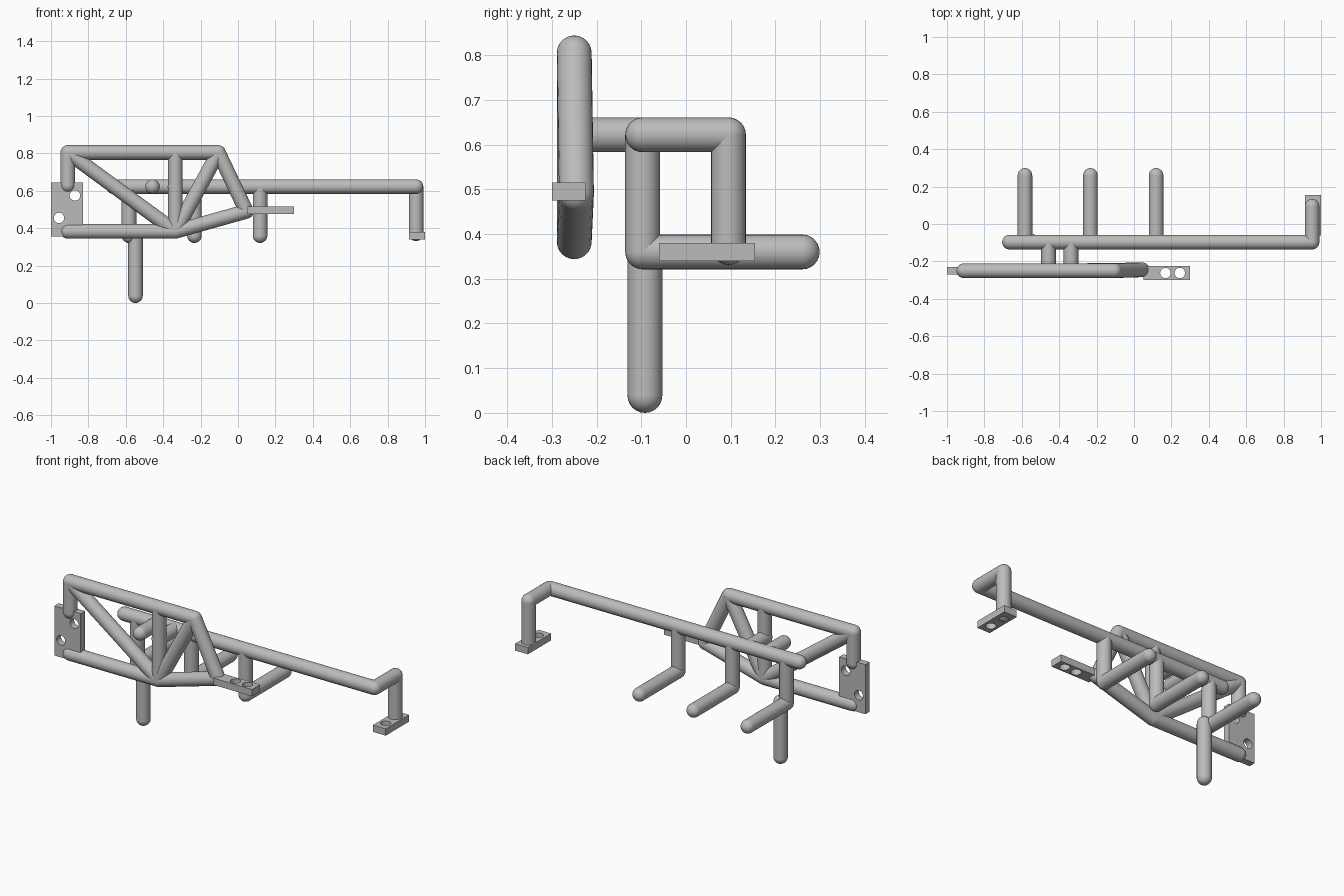
import bpy
import bmesh
import math
from mathutils import Vector, Matrix

cube = bpy.data.objects.get("Cube")
if cube:
    bpy.data.objects.remove(cube)

R = 0.039        # tube radius
SIDES = 24
HOLE = 0.028     # bolt hole radius


def make_material(name, rgb):
    mat = bpy.data.materials.new(name)
    mat.use_nodes = True
    color = (*rgb, 1)
    mat.diffuse_color = color
    mat.node_tree.nodes["Principled BSDF"].inputs["Base Color"].default_value = color
    return mat


GREY = make_material("plain grey", (0.5, 0.5, 0.5))


def activate(obj):
    bpy.ops.object.select_all(action='DESELECT')
    obj.select_set(True)
    bpy.context.view_layer.objects.active = obj


def tube(name, *points):
    """Round bar along a path, with a ball at every corner and end."""
    bm = bmesh.new()
    pts = [Vector(p) for p in points]
    for a, b in zip(pts, pts[1:]):
        turn = (b - a).to_track_quat('Z', 'Y').to_matrix().to_4x4()
        bmesh.ops.create_cone(bm, cap_ends=True, segments=SIDES, radius1=R, radius2=R,
                              depth=(b - a).length,
                              matrix=Matrix.Translation((a + b) / 2) @ turn)
    for i, p in enumerate(pts):
        axis = pts[1] - pts[0] if i == 0 else p - pts[i - 1]
        turn = axis.to_track_quat('Z', 'Y').to_matrix().to_4x4()
        bmesh.ops.create_uvsphere(bm, u_segments=SIDES, v_segments=12, radius=R,
                                  matrix=Matrix.Translation(p) @ turn)
    mesh = bpy.data.meshes.new(name)
    bm.to_mesh(mesh)
    bm.free()
    mesh.materials.append(GREY)
    obj = bpy.data.objects.new(name, mesh)
    bpy.context.collection.objects.link(obj)
    activate(obj)
    bpy.ops.object.shade_smooth_by_angle(angle=math.radians(35))


def plate(name, center, width, height, holes, upright=False):
    """Flat bracket with round bolt holes, lying flat or standing facing the front."""
    curve = bpy.data.curves.new(name, 'CURVE')
    curve.dimensions = '2D'
    curve.fill_mode = 'BOTH'
    curve.extrude = 0.02
    w, h = width / 2, height / 2
    outlines = [[(-w, -h), (w, -h), (w, h), (-w, h)]]
    for hx, hy in holes:
        angles = [math.tau * i / SIDES for i in range(SIDES)]
        outlines.append([(hx + HOLE * math.cos(t), hy + HOLE * math.sin(t)) for t in angles])
    for outline in outlines:
        spline = curve.splines.new('POLY')
        spline.points.add(len(outline) - 1)
        for point, (x, y) in zip(spline.points, outline):
            point.co = (x, y, 0, 1)
        spline.use_cyclic_u = True
    curve.materials.append(GREY)
    obj = bpy.data.objects.new(name, curve)
    obj.location = center
    if upright:
        obj.rotation_euler.x = math.pi / 2
    bpy.context.collection.objects.link(obj)
    activate(obj)
    bpy.ops.object.convert(target='MESH')
    bpy.ops.object.shade_smooth_by_angle(angle=math.radians(35))


# Front truss
FY = -0.25
top_right, top_left = (-0.91, FY, 0.805), (-0.105, FY, 0.805)
hub, tip = (-0.335, FY, 0.383), (0.045, FY + 0.005, 0.49)
tube("truss_upper_rail", (-0.91, FY, 0.63), top_right, top_left, tip)
tube("truss_lower_rail", (-0.91, FY, 0.383), hub, tip)
tube("truss_long_diagonal", top_right, hub)
tube("truss_short_diagonal", top_left, hub)
tube("truss_upright", (-0.335, FY, 0.805), hub)

# Rear main rail with its end post
RY, RZ = -0.097, 0.622
tube("main_rail", (-0.705 + R, RY, RZ), (0.952, RY, RZ), (0.952, 0.095, RZ), (0.952, 0.095, 0.37))

# Links between truss and rail
for name, x in (("outer_link", -0.457), ("inner_link", -0.337)):
    tube(name, (x, RY, RZ), (x, FY, RZ))

# Hooks hanging from the rail and reaching back
for name, x in (("right_hook", -0.583), ("middle_hook", -0.233), ("left_hook", 0.118)):
    tube(name, (x, RY, RZ), (x, RY, 0.36), (x, 0.26, 0.36))

# Lower leg
tube("lower_leg", (-0.548, -0.092, 0.36), (-0.548, -0.092, R))

# Mounting plates
plate("side_plate", (-0.915, FY, 0.5), 0.17, 0.29, [(0.043, 0.075), (-0.042, -0.045)], upright=True)
plate("tip_plate", (0.175, -0.262, 0.495), 0.25, 0.075, [(-0.007, 0), (0.07, 0)])
plate("post_foot", (0.957, 0.047, 0.36), 0.083, 0.215, [(0, -0.05)])
